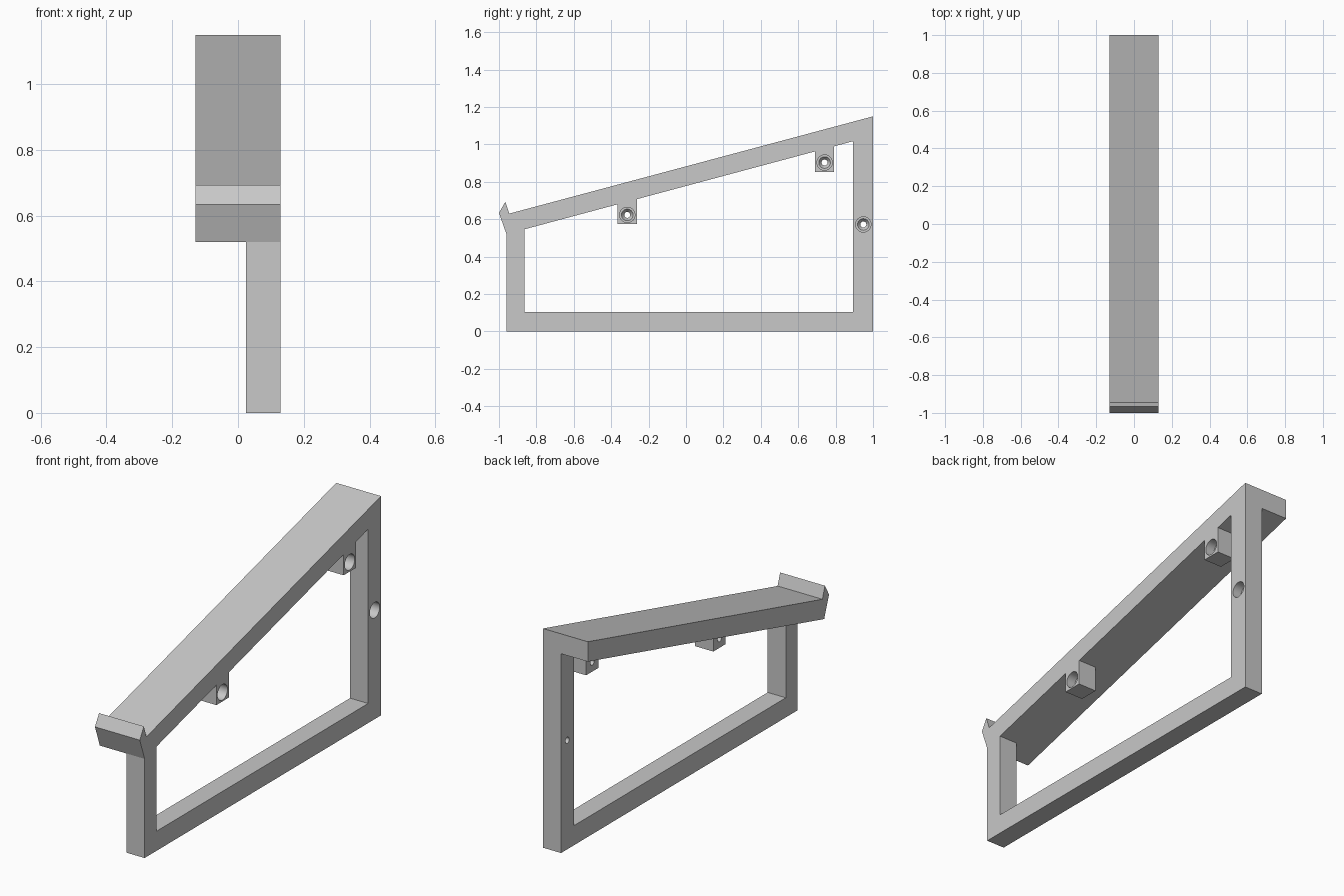
import bpy
import bmesh
import math

cube = bpy.data.objects.get("Cube")
if cube:
    bpy.data.objects.remove(cube, do_unlink=True)

HALF = 0.13       # half width of the shelf
INNER = 0.025     # inner side of the narrow frame
SLOPE = 0.268

grey = bpy.data.materials.new("light grey plastic")
grey.use_nodes = True
COLOUR = (0.58, 0.58, 0.58, 1)
grey.diffuse_color = COLOUR
grey.node_tree.nodes["Principled BSDF"].inputs["Base Color"].default_value = COLOUR


def underside(y):
    """Height of the shelf's sloping lower face."""
    return 0.7777 + SLOPE * y


def make_object(name, bm):
    bmesh.ops.recalc_face_normals(bm, faces=bm.faces)
    mesh = bpy.data.meshes.new(name)
    bm.to_mesh(mesh)
    bm.free()
    mesh.materials.append(grey)
    obj = bpy.data.objects.new(name, mesh)
    bpy.context.collection.objects.link(obj)
    return obj


def extrude_profile(name, points, x0, x1):
    """Extrude a (y, z) outline along x."""
    bm = bmesh.new()
    face = bm.faces.new([bm.verts.new((x0, y, z)) for y, z in points])
    out = bmesh.ops.extrude_face_region(bm, geom=[face])
    moved = [v for v in out["geom"] if isinstance(v, bmesh.types.BMVert)]
    bmesh.ops.translate(bm, verts=moved, vec=(x1 - x0, 0, 0))
    return make_object(name, bm)


def screw_cutter(name, y, z, sides=32):
    """Stepped, countersunk screw hole along x."""
    steps = [(0.0, 0.016), (0.06, 0.016), (0.08, 0.031), (0.08, 0.041), (0.15, 0.041)]
    bm = bmesh.new()
    rings = []
    for x, r in steps:
        angles = [2 * math.pi * i / sides for i in range(sides)]
        rings.append([bm.verts.new((x, y + r * math.cos(a), z + r * math.sin(a)))
                      for a in angles])
    for a, b in zip(rings, rings[1:]):
        for i in range(sides):
            j = (i + 1) % sides
            bm.faces.new((a[i], a[j], b[j], b[i]))
    bm.faces.new(rings[0])
    bm.faces.new(rings[-1])
    return make_object(name, bm)


def cut(target, cutter):
    cutter.hide_render = True
    mod = target.modifiers.new("cut", "BOOLEAN")
    mod.operation = "DIFFERENCE"
    mod.solver = "EXACT"
    mod.object = cutter
    bpy.context.view_layer.objects.active = target
    bpy.ops.object.modifier_apply(modifier=mod.name)
    bpy.data.objects.remove(cutter, do_unlink=True)


# Full side outline with the raised front lip
bracket = extrude_profile("shelf_bracket", [
    (-0.96, 0), (1, 0), (1, 1.15), (-0.945, 0.63), (-0.966, 0.693),
    (-1, 0.634), (-0.96, underside(-0.96))], -HALF, HALF)

# Clear the space below the overhanging shelf
cut(bracket, extrude_profile("overhang_cutter", [
    (-1.2, -0.2), (1.2, -0.2), (1.2, underside(1.2)), (-1.2, underside(-1.2))],
    -0.3, INNER))

# Frame opening, leaving two screw tabs hanging below the shelf
front, back = -0.863, 0.893
tabs = [(-0.365, -0.262, 0.575), (0.69, 0.792, 0.853)]
opening = [(back, 0.103), (front, 0.103), (front, underside(front))]
for y0, y1, bottom in tabs:
    opening += [(y0, underside(y0)), (y0, bottom), (y1, bottom), (y1, underside(y1))]
opening.append((back, underside(back)))
cut(bracket, extrude_profile("opening_cutter", opening, 0, 0.2))

# Screw holes in both tabs and the rear post
for y, z in [(-0.314, 0.623), (0.741, 0.903), (0.948, 0.572)]:
    cut(bracket, screw_cutter("screw_cutter", y, z))

# Smooth shading with sharp corners kept
bpy.ops.object.select_all(action="DESELECT")
bracket.select_set(True)
bpy.context.view_layer.objects.active = bracket
bpy.ops.object.shade_smooth_by_angle(angle=math.radians(30))
